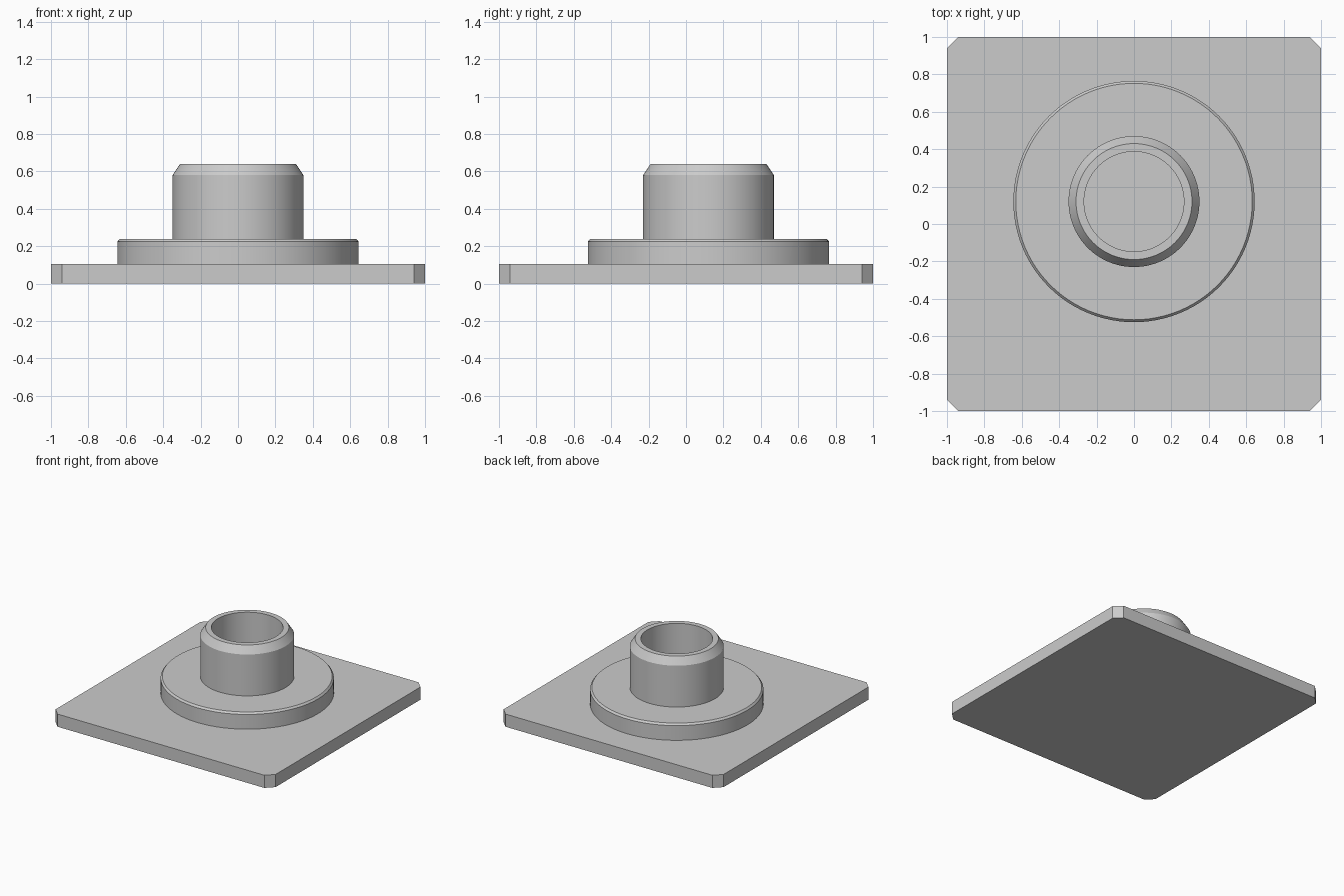
import bpy
import bmesh
import math
from mathutils import Matrix, Vector

cube = bpy.data.objects.get("Cube")
if cube:
    bpy.data.objects.remove(cube, do_unlink=True)

AXIS_Y = 0.12          # the round parts sit off centre
PLATE_TOP = 0.104
FLANGE_TOP = 0.24
RIM_TOP = 0.64
SEGMENTS = 96

grey = bpy.data.materials.new("plain grey")
grey.use_nodes = True
colour = (0.6, 0.6, 0.6, 1)
grey.diffuse_color = colour
grey.node_tree.nodes["Principled BSDF"].inputs["Base Color"].default_value = colour


def add_object(name, bm):
    bmesh.ops.recalc_face_normals(bm, faces=bm.faces)
    mesh = bpy.data.meshes.new(name)
    bm.to_mesh(mesh)
    bm.free()
    mesh.materials.append(grey)
    obj = bpy.data.objects.new(name, mesh)
    bpy.context.collection.objects.link(obj)
    return obj


def make_plate(half, cut, height):
    """Square plate with its upright corners cut off."""
    bm = bmesh.new()
    size = Matrix.Diagonal((2 * half, 2 * half, height, 1))
    bmesh.ops.create_cube(bm, size=1, matrix=Matrix.Translation((0, 0, height / 2)) @ size)
    upright = [e for e in bm.edges if abs(e.verts[0].co.z - e.verts[1].co.z) > height / 2]
    bmesh.ops.bevel(bm, geom=upright, offset=cut, segments=1, affect='EDGES')
    return add_object("mounting_plate", bm)


def make_lathe(name, profile):
    """Solid of revolution; the profile starts and ends on the axis."""
    bm = bmesh.new()
    verts = [bm.verts.new((r, AXIS_Y, z)) for r, z in profile]
    edges = [bm.edges.new(pair) for pair in zip(verts, verts[1:])]
    bmesh.ops.spin(bm, geom=verts + edges, cent=Vector((0, AXIS_Y, 0)),
                   axis=(0, 0, 1), angle=math.tau, steps=SEGMENTS)
    bmesh.ops.remove_doubles(bm, verts=bm.verts, dist=0.0001)
    return add_object(name, bm)


# Base plate
plate = make_plate(1.0, 0.06, PLATE_TOP)

# Round flange with a small chamfer, and the hollow collar with a chamfered rim
collar = make_lathe("flange_and_collar", [
    (0, PLATE_TOP / 2), (0.645, PLATE_TOP / 2),
    (0.645, 0.225), (0.632, FLANGE_TOP),
    (0.35, FLANGE_TOP), (0.35, 0.58),
    (0.31, RIM_TOP), (0.267, RIM_TOP),
    (0.267, FLANGE_TOP), (0, FLANGE_TOP),
])

# Fuse into one solid
bpy.context.view_layer.objects.active = plate
union = plate.modifiers.new("fuse", 'BOOLEAN')
union.operation = 'UNION'
union.solver = 'EXACT'
union.object = collar
bpy.ops.object.modifier_apply(modifier=union.name)
bpy.data.objects.remove(collar, do_unlink=True)
plate.name = "flanged_base"

# Smooth round walls, crisp edges
bpy.ops.object.select_all(action='DESELECT')
plate.select_set(True)
bpy.ops.object.shade_smooth_by_angle(angle=math.radians(30))
